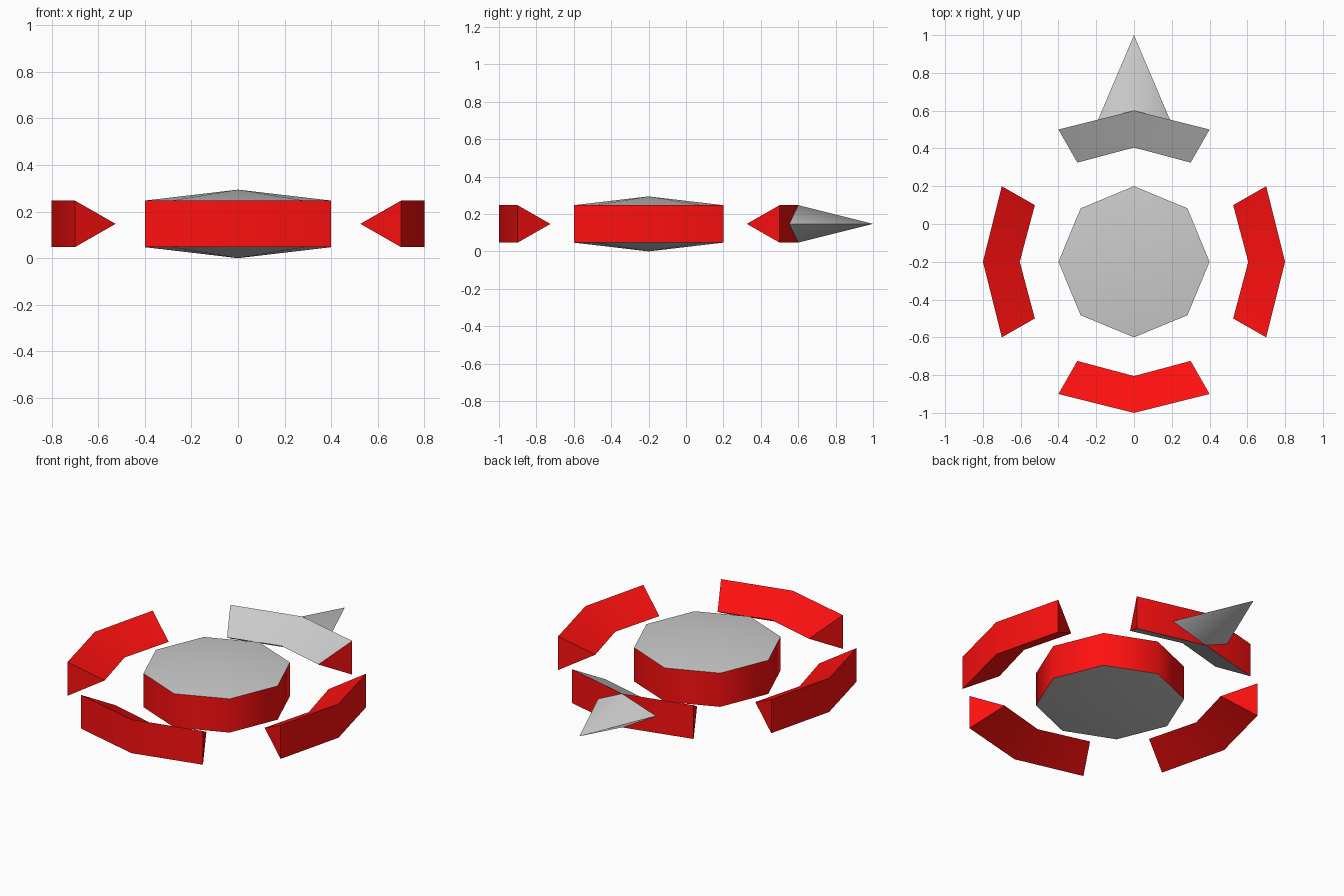
import bpy, bmesh, math
from mathutils import Matrix, Vector

if "Cube" in bpy.data.objects:
    bpy.data.objects.remove(bpy.data.objects["Cube"])

ZM, H = 0.147, 0.1          # mid height and half thickness
CENTRE = Vector((0, -0.2, ZM))

red = bpy.data.materials.new("red")
red.diffuse_color = (1.0, 0.005, 0.005, 1)
red.use_nodes = True
red.node_tree.nodes["Principled BSDF"].inputs["Base Color"].default_value = red.diffuse_color


def finish(name, bm, angle, is_red):
    """Turn a bmesh into a smoothed object; slot 0 is plain grey, slot 1 red."""
    bmesh.ops.recalc_face_normals(bm, faces=bm.faces[:])
    bm.normal_update()
    for f in bm.faces:
        f.material_index = 1 if is_red(f) else 0
    me = bpy.data.meshes.new(name)
    bm.to_mesh(me)
    bm.free()
    me.materials.append(None)
    me.materials.append(red)
    ob = bpy.data.objects.new(name, me)
    bpy.context.collection.objects.link(ob)
    bpy.ops.object.select_all(action='DESELECT')
    ob.select_set(True)
    bpy.context.view_layer.objects.active = ob
    bpy.ops.object.shade_smooth_by_angle(angle=math.radians(angle))
    return ob


# Central octagonal hub: red wall with shallow grey cones above and below
bm = bmesh.new()
rings = [[bm.verts.new((0.4 * math.cos(i * math.pi / 4), 0.4 * math.sin(i * math.pi / 4), z))
          for i in range(8)] for z in (-H, H)]
tips = [bm.verts.new((0, 0, z)) for z in (-ZM, ZM)]
for i in range(8):
    j = (i + 1) % 8
    bm.faces.new((rings[0][i], rings[0][j], rings[1][j], rings[1][i]))
    for ring, tip in zip(rings, tips):
        bm.faces.new((ring[i], ring[j], tip))
bmesh.ops.translate(bm, verts=bm.verts[:], vec=CENTRE)
finish("hub", bm, 50, lambda f: abs(f.normal.z) < 0.5)


# Bent guard bars with a triangular section, pointing inward
def guard(name, turn, grey_slopes=False):
    bm = bmesh.new()
    sections = []
    for outer, inner in (((-0.4, 0.7), (-0.3, 0.525)),
                         ((0, 0.8), (0, 0.605)),
                         ((0.4, 0.7), (0.3, 0.525))):
        sections.append([bm.verts.new((*outer, -H)), bm.verts.new((*outer, H)),
                         bm.verts.new((*inner, 0))])
    for a, b in zip(sections, sections[1:]):
        for i in range(3):
            j = (i + 1) % 3
            bm.faces.new((a[i], a[j], b[j], b[i]))
    bm.faces.new(sections[0])
    bm.faces.new(sections[-1])
    bmesh.ops.transform(bm, verts=bm.verts[:],
                        matrix=Matrix.Translation(CENTRE) @ Matrix.Rotation(math.radians(turn), 4, 'Z'))
    finish(name, bm, 50, lambda f: not grey_slopes or abs(f.normal.z) < 0.3)


guard("back_guard", 0, grey_slopes=True)
guard("left_guard", 90)
guard("front_guard", 180)
guard("right_guard", 270)

# Grey four-sided spike growing out of the back guard
bm = bmesh.new()
base = [bm.verts.new(p) for p in ((0, 0.6, ZM + H), (0.19, 0.5525, ZM),
                                  (0, 0.6, ZM - H), (-0.19, 0.5525, ZM))]
tip = bm.verts.new((0, 1, ZM))
for i in range(4):
    bm.faces.new((base[i], base[(i + 1) % 4], tip))
finish("back_spike", bm, 70, lambda f: False)
